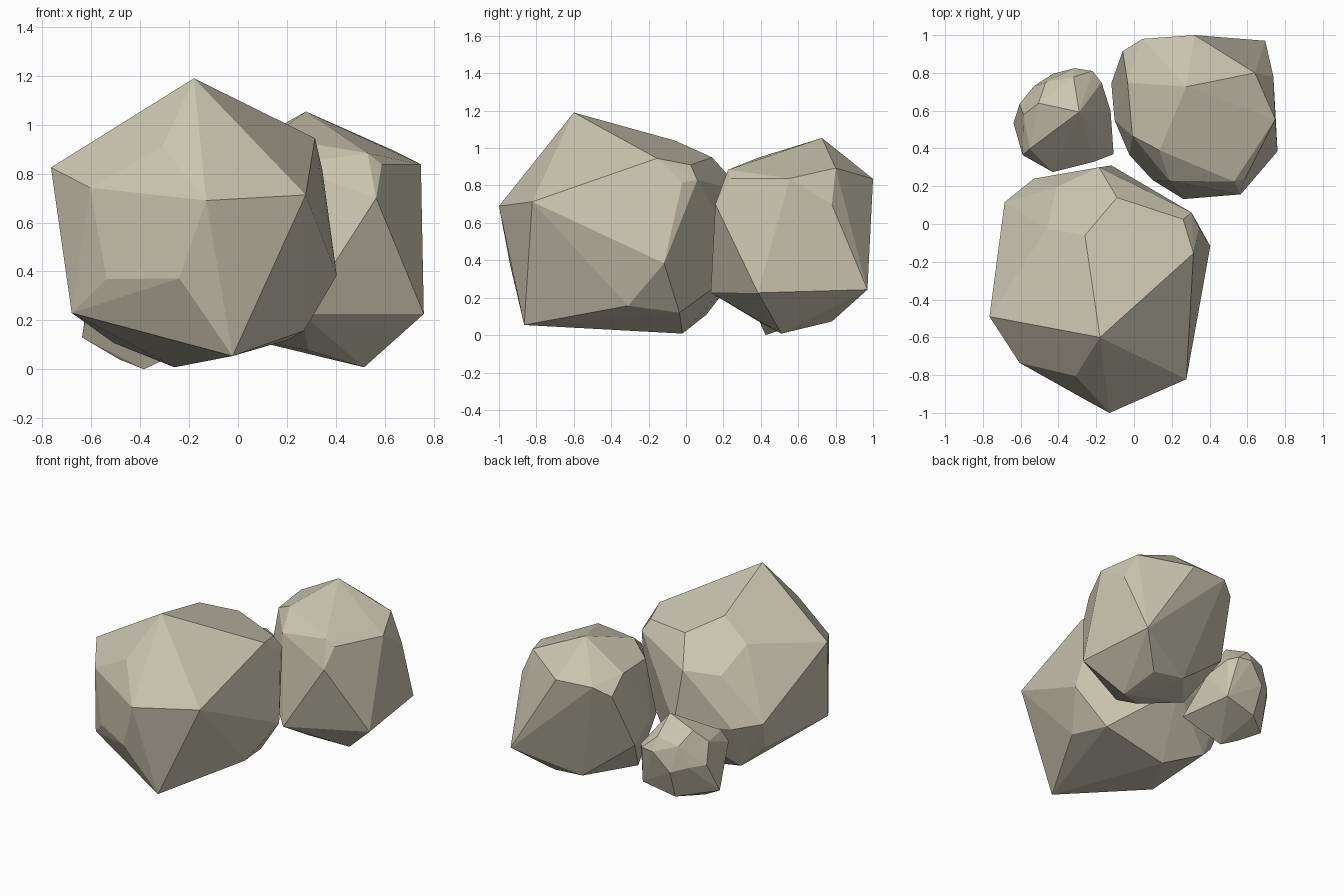
import bpy
import bmesh
import math

stone = bpy.data.materials.new("stone")
stone.diffuse_color = (.60, .56, .44, 1)


def rock(name, corners):
    """Faceted boulder: the convex hull of a few corner points, flat facets merged."""
    bm = bmesh.new()
    for c in corners:
        bm.verts.new(c)
    res = bmesh.ops.convex_hull(bm, input=bm.verts[:])
    junk = {v for key in ("geom_interior", "geom_unused") for v in res[key]
            if isinstance(v, bmesh.types.BMVert)}
    bmesh.ops.delete(bm, geom=list(junk), context='VERTS')
    bmesh.ops.dissolve_limit(bm, angle_limit=math.radians(5),
                             verts=bm.verts[:], edges=bm.edges[:])
    bmesh.ops.recalc_face_normals(bm, faces=bm.faces[:])
    mesh = bpy.data.meshes.new(name)
    bm.to_mesh(mesh)
    bm.free()
    mesh.materials.append(stone)
    obj = bpy.data.objects.new(name, mesh)
    bpy.context.collection.objects.link(obj)
    return obj


# Large boulder at the front
rock("large_rock", [
    # crown
    (-.18, -.60, 1.19), (-.26, -.06, 1.04), (-.09, .14, .95), (-.46, -.025, .905),
    (.315, -.155, .945), (.26, .025, .91), (.305, .06, .83), (.345, -.02, .815),
    # front and left flank
    (-.765, -.49, .825), (-.31, -.805, .91), (-.606, -.735, .743), (-.13, -1, .69),
    (.277, -.822, .713), (-.537, -.76, .368), (-.24, -.94, .372), (-.68, -.62, .23),
    # back flank
    (-.41, .195, .75), (-.185, .30, .77), (-.12, .31, .37), (-.53, .24, .42),
    (-.685, .115, .45), (-.635, .024, .232),
    # right flank and underside
    (.404, -.117, .384), (.27, -.31, .157), (.205, -.035, .12),
    (-.022, -.865, .054), (-.26, -.02, .008), (-.507, .107, .107),
])

# Medium boulder at the back right
rock("medium_rock", [
    # crown
    (.278, .727, 1.054), (.64, .80, .893), (.135, .39, .95), (.53, .225, .884),
    (-.034, .75, .88), (-.008, .466, .87), (.188, .228, .835),
    # shoulders
    (.748, .555, .838), (.49, .215, .838), (.588, .24, .838), (.565, .157, .70),
    (.738, .78, .698), (.32, 1, .835), (.045, .98, .845), (-.06, .915, .783),
    # flanks
    (.76, .385, .226), (.695, .97, .243), (.262, .132, .227), (-.12, .745, .39),
    (-.103, .55, .5), (-.024, .365, .45), (.098, .233, .42),
    # underside
    (.516, .51, .008), (.483, .78, .073), (.288, .38, .078), (.25, .80, .10),
    (.09, .62, .12), (.01, .52, .13),
])

# Small stone at the back left
rock("small_rock", [
    # crown
    (-.29, .593, .61), (-.32, .778, .52), (-.505, .64, .56), (-.468, .75, .48),
    (-.585, .58, .48), (-.553, .397, .485),
    # flanks
    (-.22, .81, .43), (-.315, .825, .43), (-.172, .75, .42), (-.124, .60, .35),
    (-.606, .635, .34), (-.53, .73, .335), (-.43, .795, .3), (-.43, .275, .345),
    (-.59, .365, .40), (-.21, .33, .22),
    # underside
    (-.638, .534, .13), (-.108, .37, .13), (-.18, .74, .15), (-.42, .72, .1),
    (-.485, .48, .04), (-.385, .425, .0),
])
